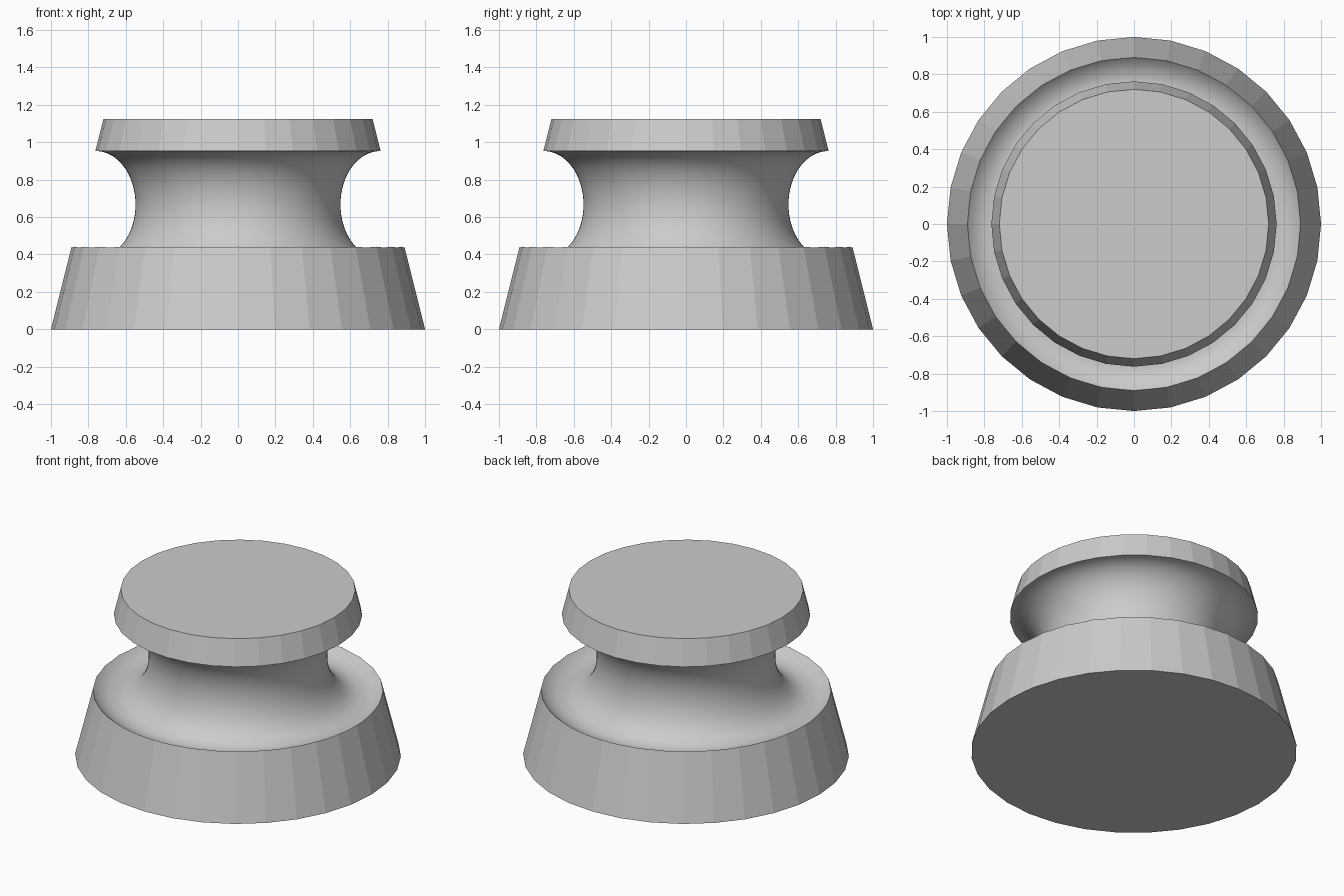
import bpy

if "Cube" in bpy.data.objects:
    bpy.data.objects.remove(bpy.data.objects["Cube"])

# Single grey material
grey = bpy.data.materials.new("plain grey")
grey.diffuse_color = (0.6, 0.6, 0.6, 1)
grey.use_nodes = True
grey.node_tree.nodes["Principled BSDF"].inputs["Base Color"].default_value = grey.diffuse_color

# Body: 32-sided tapered block with flat faces
bpy.ops.mesh.primitive_cone_add(vertices=32, radius1=1.0, radius2=0.72, depth=1.124,
                                location=(0, 0, 0.562))
body = bpy.context.object
body.name = "grooved_body"
body.data.materials.append(grey)

# Cutter: smooth ring, taller than wide in section, that carves the groove
bpy.ops.mesh.primitive_torus_add(major_segments=128, minor_segments=64,
                                 major_radius=0.76, minor_radius=0.212,
                                 location=(0, 0, 0.667))
cutter = bpy.context.object
cutter.name = "groove_cutter"
cutter.scale.z = 0.286 / 0.212
cutter.data.materials.append(grey)
bpy.ops.object.shade_smooth()

# Carve the groove and keep only the finished body
cut = body.modifiers.new("groove", 'BOOLEAN')
cut.operation = 'DIFFERENCE'
cut.solver = 'EXACT'
cut.object = cutter
bpy.context.view_layer.objects.active = body
bpy.ops.object.modifier_apply(modifier=cut.name)
bpy.data.objects.remove(cutter)
